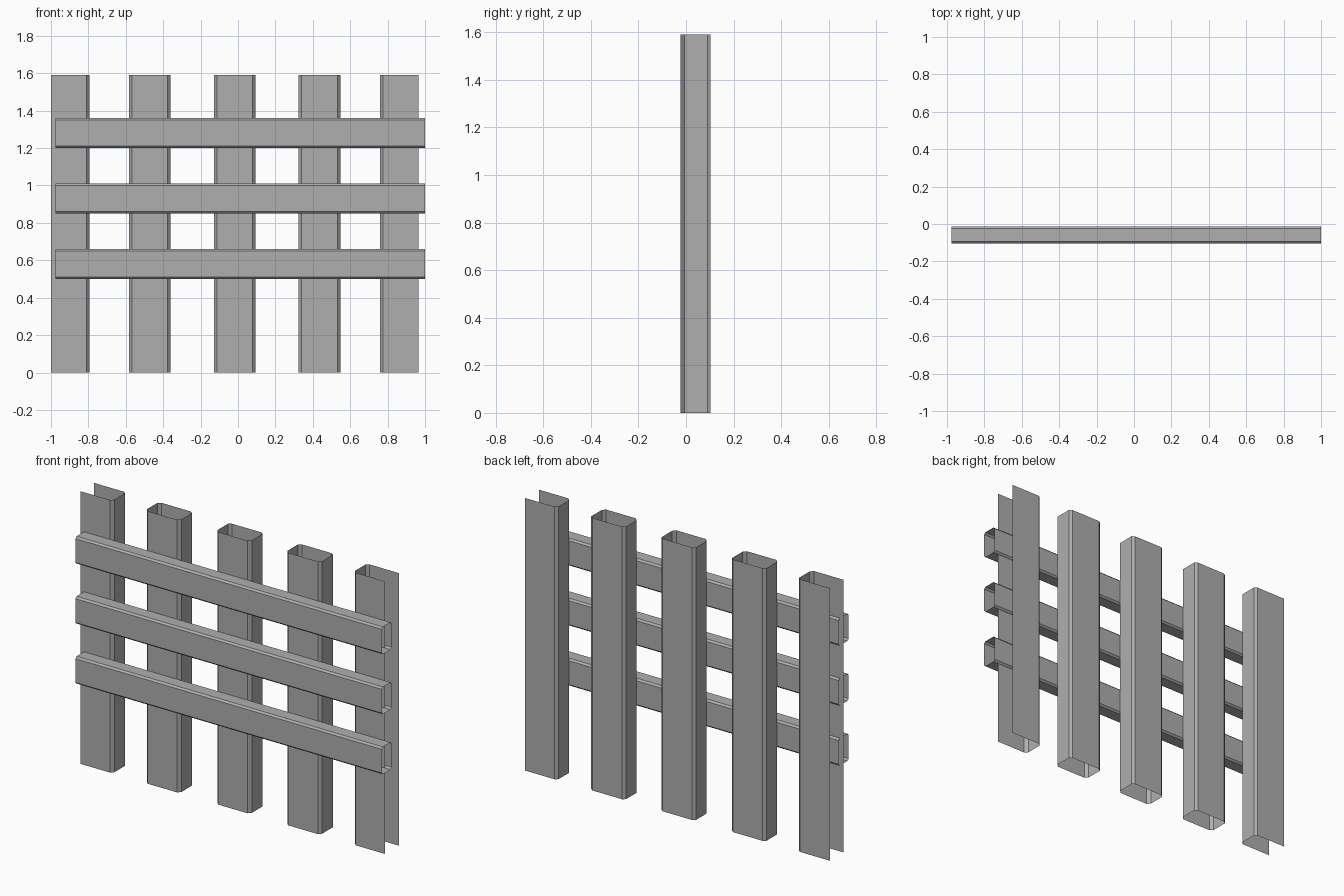
import bpy

if "Cube" in bpy.data.objects:
    bpy.data.objects.remove(bpy.data.objects["Cube"])

# Dark grey paint shared by every part
grey = bpy.data.materials.new("dark_grey")
grey.diffuse_color = (0.43, 0.43, 0.43, 1)
grey.use_nodes = True
grey.node_tree.nodes["Principled BSDF"].inputs["Base Color"].default_value = grey.diffuse_color


def outline(u0, u1, v0, v1, cu, cv0, cv1):
    """Chamfered rectangle, counter-clockwise from the lower part of the u1 side."""
    return [(u1, v0 + cv0), (u1, v1 - cv1), (u1 - cu, v1), (u0 + cu, v1),
            (u0, v1 - cv1), (u0, v0 + cv0), (u0 + cu, v0), (u1 - cu, v0)]


def extrude(name, profile, place, start, end, closed=True):
    """Open-ended sheet tube: sweep the profile from start to end."""
    n = len(profile)
    verts = [place(u, v, t) for t in (start, end) for u, v in profile]
    faces = [(i, (i + 1) % n, n + (i + 1) % n, n + i)
             for i in range(n if closed else n - 1)]
    mesh = bpy.data.meshes.new(name)
    mesh.from_pydata(verts, [], faces)
    mesh.materials.append(grey)
    obj = bpy.data.objects.new(name, mesh)
    bpy.context.collection.objects.link(obj)
    return obj


def upright(u, v, t):
    return (u, v, t)


def lengthwise(u, v, t):
    return (t, u, v)


HEIGHT = 1.59
Y0, Y1 = -0.024, 0.103

# Middle pickets: hollow chamfered tubes, open at top and bottom
for i, (x0, x1) in enumerate([(-0.583, -0.361), (-0.128, 0.094), (0.324, 0.548)]):
    extrude(f"picket_{i + 2}", outline(x0, x1, Y0, Y1, 0.016, 0.017, 0.012),
            upright, 0, HEIGHT)

# End pickets: same section, with the outward side left open
left = [(-1.0, Y0), (-0.809, Y0), (-0.793, Y0 + 0.017),
        (-0.793, Y1 - 0.012), (-0.809, Y1), (-1.0, Y1)]
right = [(0.966, Y1), (0.776, Y1), (0.760, Y1 - 0.012),
         (0.760, Y0 + 0.017), (0.776, Y0), (0.966, Y0)]
extrude("picket_1", left, upright, 0, HEIGHT, closed=False)
extrude("picket_5", right, upright, 0, HEIGHT, closed=False)

# Cross rails: open-ended chamfered tubes across the front
for i, z in enumerate([0.501, 0.851, 1.201]):
    extrude(f"rail_{i + 1}", outline(-0.103, -0.013, z, z + 0.159, 0.010, 0.010, 0.010),
            lengthwise, -0.977, 1.0)
